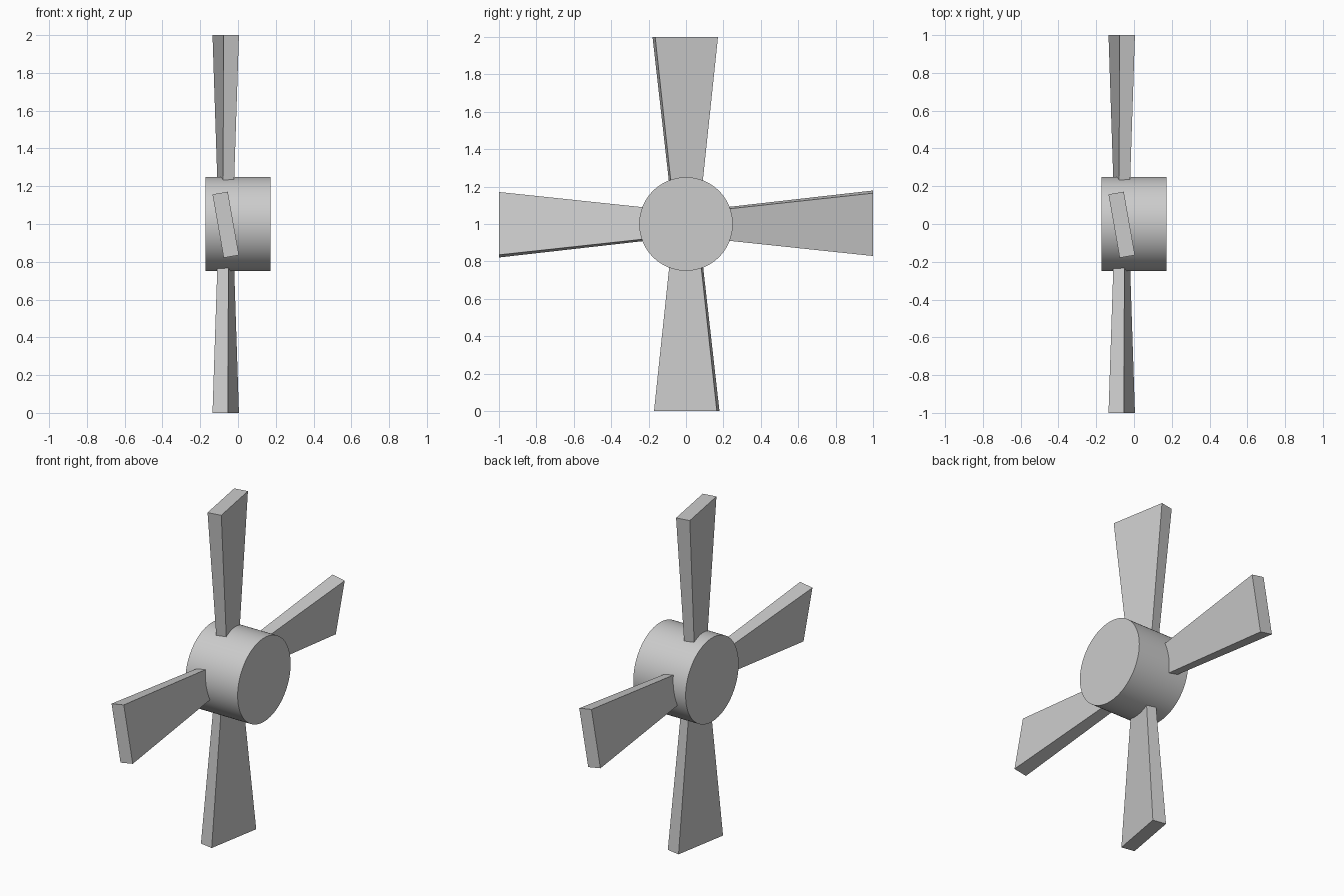
import bpy
from math import pi, radians
from mathutils import Matrix, Vector

cube = bpy.data.objects.get("Cube")
if cube:
    bpy.data.objects.remove(cube, do_unlink=True)

grey = bpy.data.materials.new("light_grey")
grey.use_nodes = True
COLOUR = (0.6, 0.6, 0.6, 1)
grey.diffuse_color = COLOUR
grey.node_tree.nodes["Principled BSDF"].inputs["Base Color"].default_value = COLOUR

CENTRE = Vector((0, 0, 1))

# Hub: a smooth round drum lying along x
bpy.ops.mesh.primitive_cylinder_add(vertices=96, radius=0.25, depth=0.345,
                                    location=CENTRE, rotation=(0, pi / 2, 0))
hub = bpy.context.object
hub.name = "hub"
hub.data.materials.append(grey)
bpy.ops.object.shade_smooth_by_angle(angle=radians(30))


# Blade: a box from hub to tip, flared outwards and pitched about its length
def add_blade(name, turn):
    bpy.ops.mesh.primitive_cube_add(size=1)
    blade = bpy.context.object
    blade.name = name
    pitch = Matrix.Rotation(radians(10), 3, 'Z')
    spin = Matrix.Rotation(turn, 3, 'X')
    for v in blade.data.vertices:
        tip = v.co.z > 0
        thick, width, radius = (0.082, 0.341, 1.0) if tip else (0.059, 0.167, 0.2)
        section = pitch @ Vector((v.co.x * thick, v.co.y * width, 0))
        offset = Vector((-0.065, -0.004 * radius, radius))
        v.co = spin @ (section + offset) + CENTRE
    blade.data.materials.append(grey)


for i, side in enumerate(("top", "front", "bottom", "back")):
    add_blade(side + "_blade", i * pi / 2)
